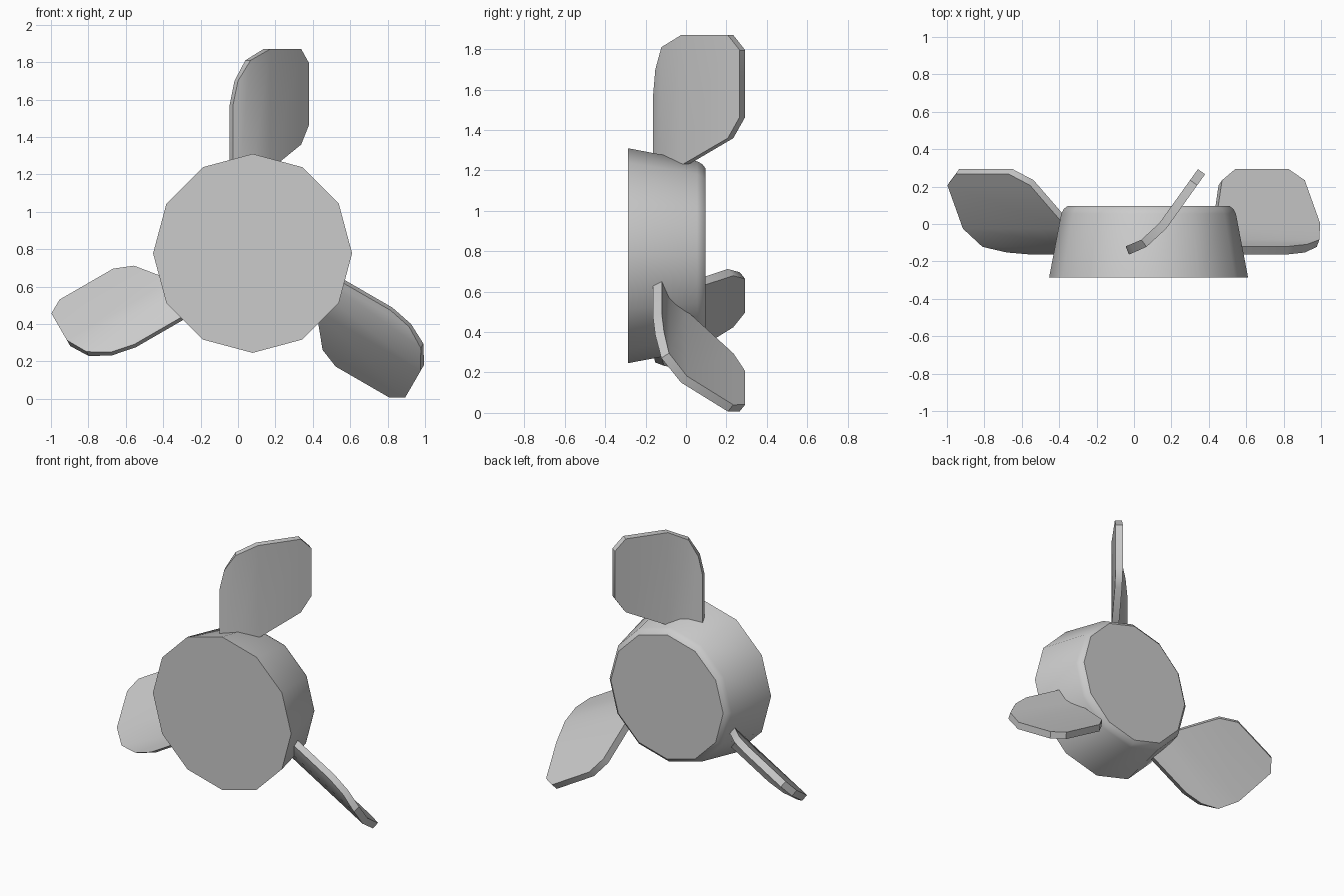
import bpy
import bmesh
from math import radians
from mathutils import Matrix, Vector

default = bpy.data.objects.get("Cube")
if default:
    bpy.data.objects.remove(default, do_unlink=True)

CENTRE = Vector((0.078, 0, 0.778))
THICKNESS = 0.047

grey = bpy.data.materials.new("plain_grey")
grey.use_nodes = True
colour = (0.6, 0.6, 0.6, 1)
grey.diffuse_color = colour
grey.node_tree.nodes["Principled BSDF"].inputs["Base Color"].default_value = colour


def finish(name, bm):
    """Turn a bmesh into a smooth-shaded object with sharp edges kept."""
    bmesh.ops.recalc_face_normals(bm, faces=bm.faces)
    mesh = bpy.data.meshes.new(name)
    bm.to_mesh(mesh)
    bm.free()
    mesh.materials.append(grey)
    obj = bpy.data.objects.new(name, mesh)
    bpy.context.collection.objects.link(obj)
    bpy.ops.object.select_all(action="DESELECT")
    obj.select_set(True)
    bpy.context.view_layer.objects.active = obj
    bpy.ops.object.shade_smooth_by_angle(angle=radians(35))
    return obj


def loft(bm, rings):
    """Bridge closed rings of points and cap both ends."""
    loops = [[bm.verts.new(p) for p in ring] for ring in rings]
    n = len(loops[0])
    for a, b in zip(loops, loops[1:]):
        for i in range(n):
            j = (i + 1) % n
            bm.faces.new((a[i], a[j], b[j], b[i]))
    bm.faces.new(loops[0])
    bm.faces.new(loops[-1])


# Tapered twelve-sided hub with a rounded back rim: (y, radius)
hub_profile = [(-0.287, 0.532), (0.055, 0.467), (0.08, 0.454), (0.097, 0.432)]
bm = bmesh.new()
loft(bm, [[CENTRE + Matrix.Rotation(radians(30 * i), 3, "Y") @ Vector((r, 0, 0))
           + Vector((0, y, 0)) for i in range(12)] for y, r in hub_profile])
finish("hub", bm)

# Blade stations across the chord: (x, y, root z, tip z)
stations = [
    (-0.027, -0.163, 1.10, 1.57),
    (0.0, -0.152, 1.10, 1.70),
    (0.067, -0.122, 1.15, 1.81),
    (0.172, -0.025, 1.225, 1.87),
    (0.338, 0.207, 1.36, 1.87),
    (0.38, 0.266, 1.465, 1.795),
]


def blade_section(i):
    """Four corners of the blade at one station, thickened to the back."""
    x, y, low, high = stations[i]
    before = stations[max(i - 1, 0)]
    after = stations[min(i + 1, len(stations) - 1)]
    along = Vector((after[0] - before[0], after[1] - before[1])).normalized()
    bx, by = x - along.y * THICKNESS, y + along.x * THICKNESS
    return [Vector(p) for p in ((x, y, low), (x, y, high), (bx, by, high), (bx, by, low))]


# Three identical blades spaced evenly around the hub
for name, angle in (("top_blade", 0), ("left_blade", 120), ("right_blade", -120)):
    turn = Matrix.Rotation(radians(angle), 3, "Y")
    bm = bmesh.new()
    loft(bm, [[CENTRE + turn @ (p - CENTRE) for p in blade_section(i)]
              for i in range(len(stations))])
    finish(name, bm)
